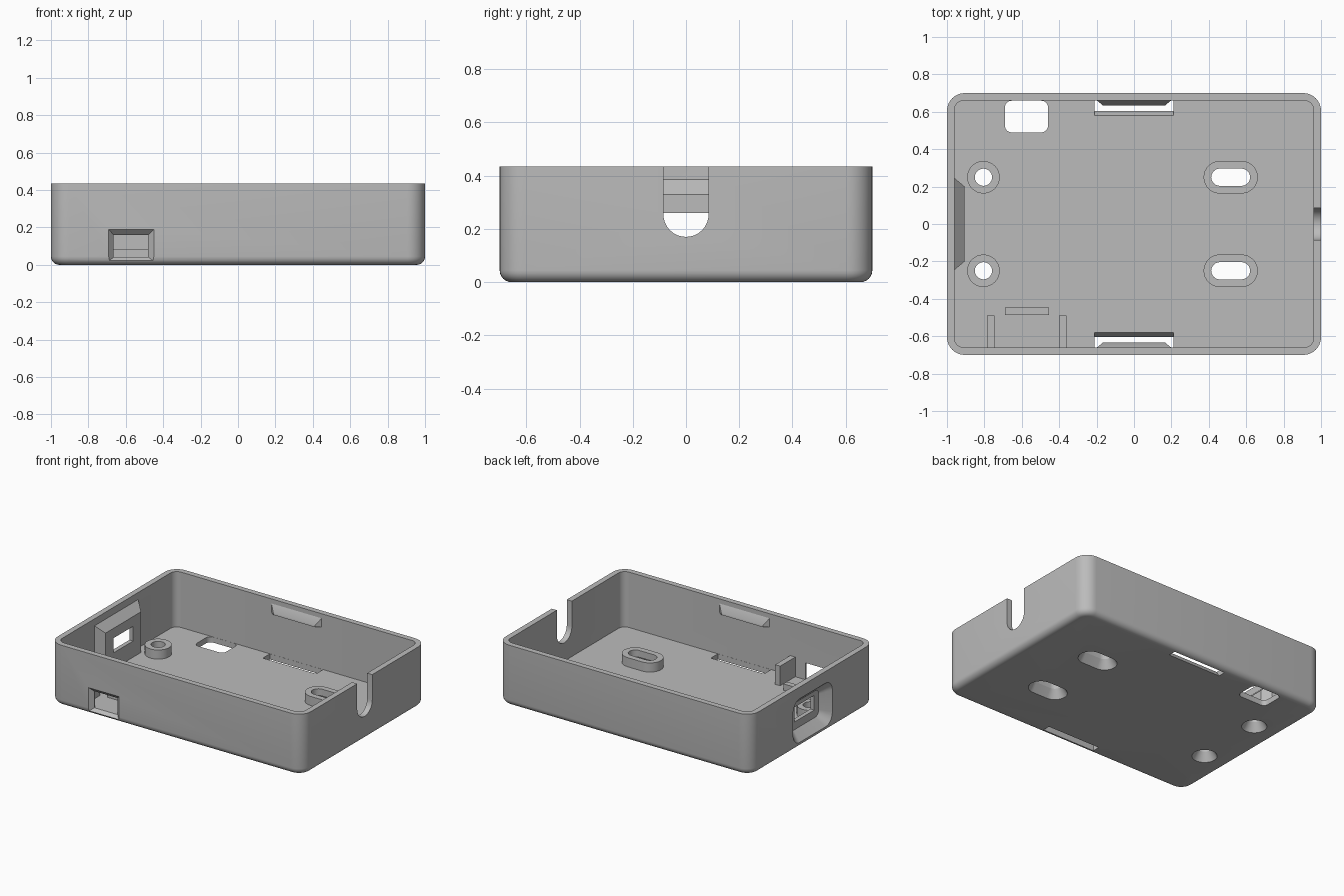
import bpy, bmesh, math

old = bpy.data.objects.get("Cube")
if old:
    bpy.data.objects.remove(old, do_unlink=True)

grey = bpy.data.materials.new("plain grey")
grey.use_nodes = True
COLOUR = (0.5, 0.5, 0.5, 1)
grey.diffuse_color = COLOUR
grey.node_tree.nodes["Principled BSDF"].inputs["Base Color"].default_value = COLOUR


def outline(u0, u1, v0, v1, r=0.0, seg=8):
    """Rectangle outline, with rounded corners when r > 0."""
    if r == 0:
        return [(u0, v0), (u1, v0), (u1, v1), (u0, v1)]
    centres = [(u1 - r, v1 - r), (u0 + r, v1 - r), (u0 + r, v0 + r), (u1 - r, v0 + r)]
    pts = []
    for k, (cu, cv) in enumerate(centres):
        for i in range(seg + 1):
            a = math.pi / 2 * (k + i / seg)
            pts.append((cu + r * math.cos(a), cv + r * math.sin(a)))
    return pts


def loft(name, axis, *rings):
    """Solid through (depth, outline) rings stacked along an axis."""
    place = {"x": lambda u, v, d: (d, u, v),
             "y": lambda u, v, d: (u, d, v),
             "z": lambda u, v, d: (u, v, d)}[axis]
    bm = bmesh.new()
    loops = [[bm.verts.new(place(u, v, d)) for u, v in pts] for d, pts in rings]
    bm.faces.new(loops[0])
    bm.faces.new(loops[-1])
    n = len(loops[0])
    for a, b in zip(loops, loops[1:]):
        for i in range(n):
            j = (i + 1) % n
            bm.faces.new((a[i], a[j], b[j], b[i]))
    bmesh.ops.remove_doubles(bm, verts=bm.verts, dist=1e-5)
    bmesh.ops.recalc_face_normals(bm, faces=bm.faces)
    mesh = bpy.data.meshes.new(name)
    bm.to_mesh(mesh)
    bm.free()
    mesh.materials.append(grey)
    obj = bpy.data.objects.new(name, mesh)
    bpy.context.collection.objects.link(obj)
    return obj


def cut(obj, cutters):
    bpy.context.view_layer.objects.active = obj
    for c in cutters:
        mod = obj.modifiers.new("cut", "BOOLEAN")
        mod.operation, mod.solver, mod.object = "DIFFERENCE", "EXACT", c
        bpy.ops.object.modifier_apply(modifier=mod.name)


# Case shell with rounded corners and a rounded lower edge
W, D, H = 1.0, 0.7, 0.435
FLOOR, WALL, EDGE = 0.04, 0.04, 0.045
rings = []
for i in range(7):
    a = math.pi / 2 * i / 6
    s = EDGE * (1 - math.sin(a))
    rings.append((EDGE * (1 - math.cos(a)), outline(-W + s, W - s, -D + s, D - s, 0.095 - s)))
rings.append((H, outline(-W, W, -D, D, 0.095)))
shell = loft("case_shell", "z", *rings)

cavity = loft("cavity_cutter", "z",
              *[(z, outline(-W + WALL, W - WALL, -D + WALL, D - WALL, 0.05)) for z in (FLOOR, 0.6)])

# Rounded cable notch in the right wall
notch = loft("notch_cutter", "x",
             *[(x, outline(-0.085, 0.085, 0.17, 0.7, 0.085)) for x in (0.9, 1.1)])

# Funnel recess and socket opening in the left wall
recess = loft("recess_cutter", "x",
              (-1.02, outline(-0.24, 0.24, 0.02, 0.37, 0.09)),
              (-0.935, outline(-0.16, 0.16, 0.1, 0.29, 0.04)))
socket = loft("socket_cutter", "x",
              *[(x, outline(-0.11, 0.11, 0.155, 0.26)) for x in (-1.05, -0.85)])

# Tapered window in the front wall
window = loft("window_cutter", "y",
              (-0.71, outline(-0.7, -0.44, 0.01, 0.2)),
              (-0.67, outline(-0.665, -0.48, 0.042, 0.16)),
              (-0.63, outline(-0.665, -0.48, 0.042, 0.16)))

# Rounded opening in the floor
port = loft("floor_port_cutter", "z",
            *[(z, outline(-0.69, -0.46, 0.49, 0.659, 0.035)) for z in (-0.1, 0.1)])

shell_cutters = [cavity, notch, recess, socket, window, port]
helpers = list(shell_cutters)
parts = [shell]

# Snap tabs on the long walls, with a bevelled floor slot under each
for side, label in ((-1, "front"), (1, "back")):
    slot = loft(label + "_slot_cutter", "z",
                *[(z, outline(-0.21, 0.21, *sorted((side * y, side * 0.659))))
                  for z, y in ((-0.02, 0.617), (0.06, 0.568))])
    shell_cutters.append(slot)
    helpers.append(slot)
    parts.append(loft(label + "_snap_tab", "y",
                      (side * 0.67, outline(-0.21, 0.21, 0.34, 0.42)),
                      (side * 0.633, outline(-0.165, 0.165, 0.34, 0.355))))

# Mounting bosses: round on the left, slotted on the right, countersunk below
for cx, half, kind in ((-0.805, 0.0, "round"), (0.517, 0.058, "slotted")):
    for cy, label in ((-0.25, "front"), (0.25, "back")):
        def capsule(r):
            return outline(cx - half - r, cx + half + r, cy - r, cy + r, r)
        boss = loft(f"{label}_{kind}_boss", "z", *[(z, capsule(0.087)) for z in (0.02, 0.105)])
        hole = loft("hole_cutter", "z", (-0.01, capsule(0.088)), (0.0, capsule(0.082)),
                    (0.06, capsule(0.046)), (0.2, capsule(0.046)))
        cut(boss, [hole])
        shell_cutters.append(hole)
        helpers.append(hole)
        parts.append(boss)

# Socket housing inside the left wall
housing = loft("socket_housing", "x",
               (-0.965, outline(-0.25, 0.25, 0.03, 0.39)),
               (-0.905, outline(-0.2, 0.2, 0.03, 0.33)))
cut(housing, [recess, socket])
parts.append(housing)

# Board ribs behind the front window
for name, x0, x1, y0, y1, top in (("left_rib", -0.4, -0.36, -0.67, -0.49, 0.18),
                                  ("right_rib", -0.785, -0.745, -0.67, -0.49, 0.18),
                                  ("stop_rib", -0.69, -0.455, -0.487, -0.447, 0.085)):
    parts.append(loft(name, "z", *[(z, outline(x0, x1, y0, y1)) for z in (0.03, top)]))

cut(shell, shell_cutters)
for h in helpers:
    bpy.data.objects.remove(h, do_unlink=True)

# Smooth rounded surfaces, keep hard edges
bpy.ops.object.select_all(action="DESELECT")
for p in parts:
    p.select_set(True)
bpy.context.view_layer.objects.active = shell
bpy.ops.object.shade_smooth_by_angle(angle=math.radians(30))
